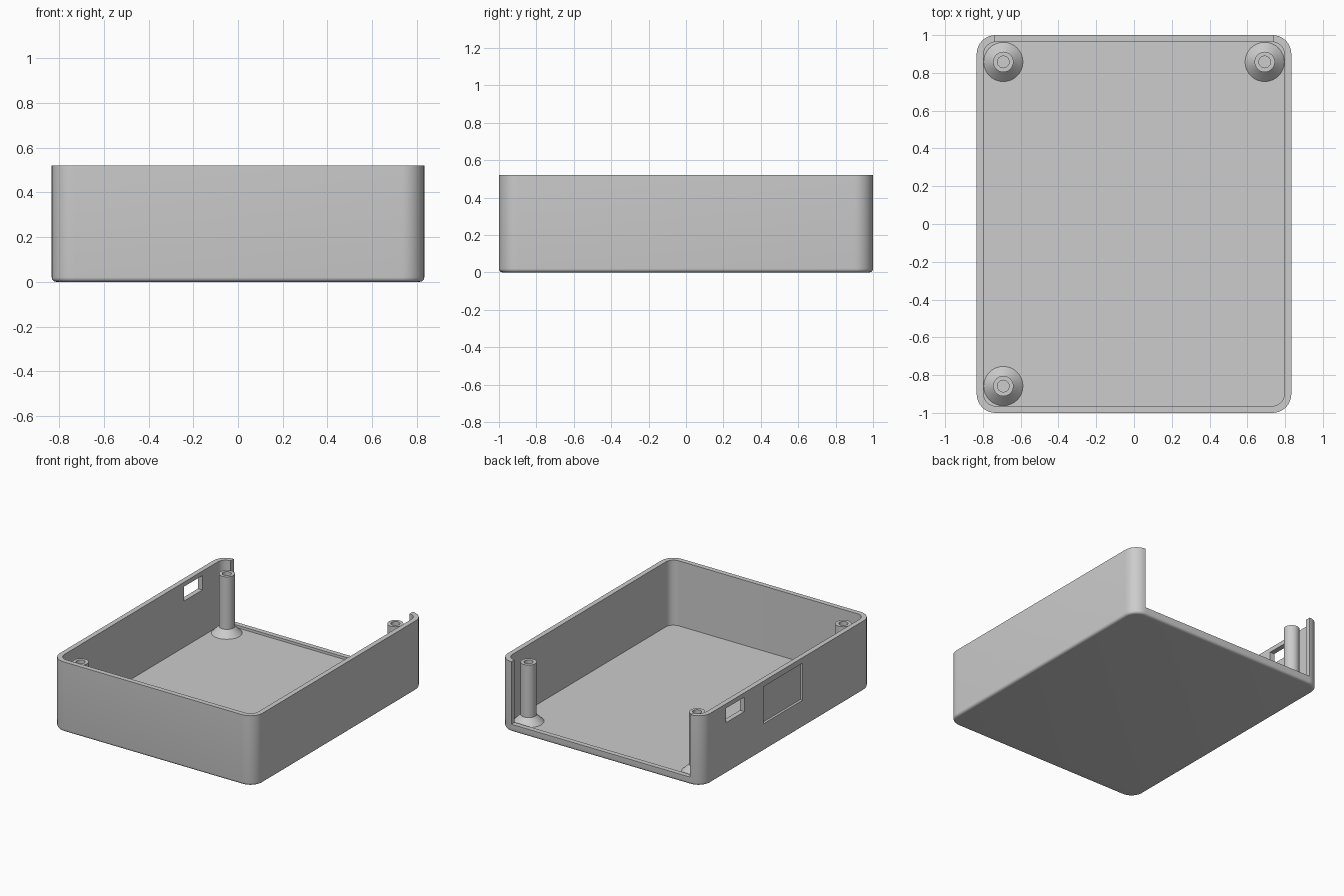
import bpy, bmesh, math

if "Cube" in bpy.data.objects:
    bpy.data.objects.remove(bpy.data.objects["Cube"])

HX, HY, H = 0.833, 1.0, 0.52      # half width, half depth, height
WALL, FLOOR = 0.037, 0.037
R_OUT, R_IN, FILLET = 0.10, 0.063, 0.02

grey = bpy.data.materials.new("matte grey")
grey.diffuse_color = (0.604, 0.604, 0.604, 1)
grey.use_nodes = True
grey.node_tree.nodes["Principled BSDF"].inputs["Base Color"].default_value = grey.diffuse_color


def finish(name, bm, smooth=True):
    bmesh.ops.recalc_face_normals(bm, faces=bm.faces)
    me = bpy.data.meshes.new(name)
    bm.to_mesh(me)
    bm.free()
    me.materials.append(grey)
    ob = bpy.data.objects.new(name, me)
    bpy.context.collection.objects.link(ob)
    if smooth:
        smooth_ob(ob)
    return ob


def smooth_ob(ob):
    bpy.ops.object.select_all(action='DESELECT')
    ob.select_set(True)
    bpy.context.view_layer.objects.active = ob
    bpy.ops.object.shade_smooth_by_angle(angle=math.radians(30))


def rounded_loop(bm, hx, hy, r, z, seg=10):
    """Ring of vertices around a rounded rectangle."""
    verts = []
    for i, (sx, sy) in enumerate([(1, 1), (-1, 1), (-1, -1), (1, -1)]):
        for k in range(seg + 1):
            a = math.pi / 2 * (i + k / seg)
            verts.append(bm.verts.new((sx * (hx - r) + r * math.cos(a),
                                       sy * (hy - r) + r * math.sin(a), z)))
    return verts


def skin(bm, loops):
    """Join rings in order and cap both ends."""
    for a, b in zip(loops, loops[1:]):
        for i in range(len(a)):
            j = (i + 1) % len(a)
            bm.faces.new((a[i], a[j], b[j], b[i]))
    bm.faces.new(loops[0])
    bm.faces.new(loops[-1])


def cutter(name, lo, hi):
    bm = bmesh.new()
    bmesh.ops.create_cube(bm, size=1)
    for v in bm.verts:
        v.co = [l + (h - l) * (c + 0.5) for l, h, c in zip(lo, hi, v.co)]
    ob = finish(name, bm, smooth=False)
    ob.hide_render = True
    return ob


# Open tray with a rounded bottom edge
bm = bmesh.new()
loops = []
for k in range(6):
    a = math.pi / 2 * k / 5
    d = FILLET * (1 - math.sin(a))
    loops.append(rounded_loop(bm, HX - d, HY - d, R_OUT - d,
                              FILLET * (1 - math.cos(a))))
loops.append(rounded_loop(bm, HX, HY, R_OUT, H))
for z in (H, FLOOR):
    loops.append(rounded_loop(bm, HX - WALL, HY - WALL, R_IN, z))
skin(bm, loops)
case = finish("case_shell", bm, smooth=False)

# Back opening, left port window and shallow left panel recess
cutters = [
    cutter("back_opening_cutter", (-0.735, 0.93, 0.056), (0.735, 1.1, 0.7)),
    cutter("port_cutter", (-0.9, 0.505, 0.38), (-0.75, 0.72, 0.487)),
    cutter("recess_cutter", (-0.9, -0.177, 0.204), (-HX + 0.018, 0.28, 0.479)),
]
bpy.context.view_layer.objects.active = case
for c in cutters:
    mod = case.modifiers.new(c.name, 'BOOLEAN')
    mod.operation = 'DIFFERENCE'
    mod.solver = 'EXACT'
    mod.object = c
    bpy.ops.object.modifier_apply(modifier=mod.name)
for c in cutters:
    bpy.data.objects.remove(c)
smooth_ob(case)


# Screw posts: flared foot, straight shaft, blind hole
def post(name, x, y, seg=32):
    profile = [(0.104, FLOOR - 0.005), (0.104, FLOOR), (0.054, 0.087),
               (0.054, 0.477), (0.031, 0.477), (0.031, 0.22)]
    bm = bmesh.new()
    rings = [[bm.verts.new((x + r * math.cos(2 * math.pi * i / seg),
                            y + r * math.sin(2 * math.pi * i / seg), z))
              for i in range(seg)] for r, z in profile]
    skin(bm, rings)
    finish(name, bm)


post("back_left_post", -0.692, 0.858)
post("back_right_post", 0.692, 0.858)
post("front_left_post", -0.692, -0.858)
